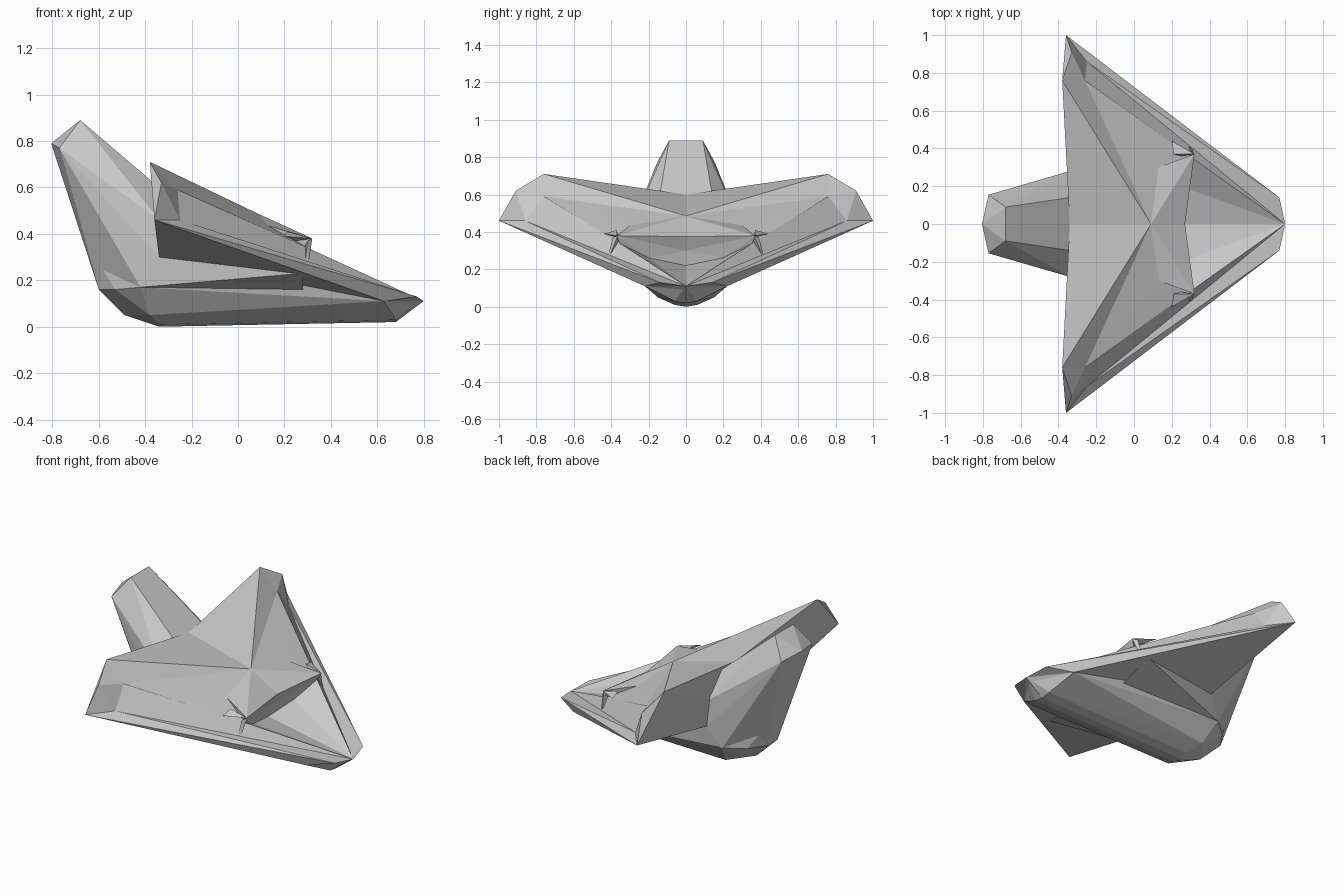
import bpy, bmesh

if "Cube" in bpy.data.objects:
    bpy.data.objects.remove(bpy.data.objects["Cube"])


def finish(name, bm):
    bmesh.ops.recalc_face_normals(bm, faces=bm.faces)
    me = bpy.data.meshes.new(name)
    bm.to_mesh(me)
    bm.free()
    ob = bpy.data.objects.new(name, me)
    bpy.context.collection.objects.link(ob)
    return ob


def hull(name, points, sides=(1, -1)):
    """Faceted convex part; points are mirrored over y for each side given."""
    bm = bmesh.new()
    coords = {(x, y * s, z) for x, y, z in points for s in sides}
    for co in sorted(coords):
        bm.verts.new(co)
    res = bmesh.ops.convex_hull(bm, input=bm.verts[:])
    junk = {g for k in ("geom_interior", "geom_unused") for g in res[k]
            if isinstance(g, bmesh.types.BMVert)}
    bmesh.ops.delete(bm, geom=list(junk), context='VERTS')
    return finish(name, bm)


# Delta wing: named corners of one half, mirrored over y
corners = {
    'A': (-.36, 1, .46), 'B': (-.33, .91, .62), 'C': (-.38, .76, .71),
    'D': (-.26, .76, .59), 'E': (-.25, .86, .46), 'F': (-.34, 0, .60),
    'P': (.09, 0, .485), 'K': (.32, .37, .38), 'L': (.27, 0, .375),
    'M': (.30, .355, .34), 'N': (.21, 0, .22), 'T': (.80, 0, .11),
    'U': (.77, .14, .13), 'V': (.63, .22, .11), 'W': (-.34, .28, .30),
    'X': (-.34, 0, .30), 'G': (.68, 0, .02), 'Q': (.13, .30, .435),
    'O': (.23, 0, .30), 'R': (.25, .2, .262),
}
# rear lip, top panels, canopy, deck, rim, trailing face, underside, nose
panels = ("ABE BDE BCD CPD CFP DPQ DQM PQK QKM PKL KLO KOR KRM ORN "
          "MTR RTN DMT DTE ETU EUA "
          "AWC ACB CWX CXF AUV AVW TUV TVG VGX VXW").split()
bm = bmesh.new()
for s in (1, -1):
    v = {k: bm.verts.new((x, y * s, z)) for k, (x, y, z) in corners.items()}
    for p in panels:
        bm.faces.new([v[c] for c in p])
bmesh.ops.remove_doubles(bm, verts=bm.verts, dist=.001)
finish("delta_wing", bm)

# Keel hull below the wing
hull("keel_hull", [
    (.68, 0, .02), (.68, .06, .03), (.79, 0, .11), (.63, .22, .11),
    (-.34, .28, .30), (-.42, .24, .17), (-.38, .15, .05),
    (-.34, .06, .01), (-.34, 0, 0), (-.49, 0, .05), (-.53, .15, .16),
    (-.60, .05, .16), (-.615, .08, .30)])

# Raked tail tower
hull("tail_tower", [
    (-.68, .09, .89), (-.77, .155, .77), (-.805, 0, .79),
    (-.34, .14, .60), (-.34, .28, .46), (-.34, .28, .30),
    (-.615, .08, .30), (-.60, .05, .16), (-.42, .24, .17)])

for side, s in (("left", 1), ("right", -1)):
    # Fairing between keel and wing underside
    hull(side + "_fairing", [
        (-.34, .28, .30), (.28, .46, .23), (.17, .36, .20),
        (-.42, .24, .17), (.28, .24, .16), (-.34, .15, .25)], (s,))
    # Small canopy fin and its strut
    hull(side + "_canopy_fin", [
        (.32, .37, .38), (.20, .44, .39), (.21, .37, .41), (.25, .36, .37)], (s,))
    hull(side + "_fin_strut", [
        (.29, .415, .28), (.305, .405, .28), (.32, .365, .38),
        (.29, .36, .35), (.30, .39, .37)], (s,))
